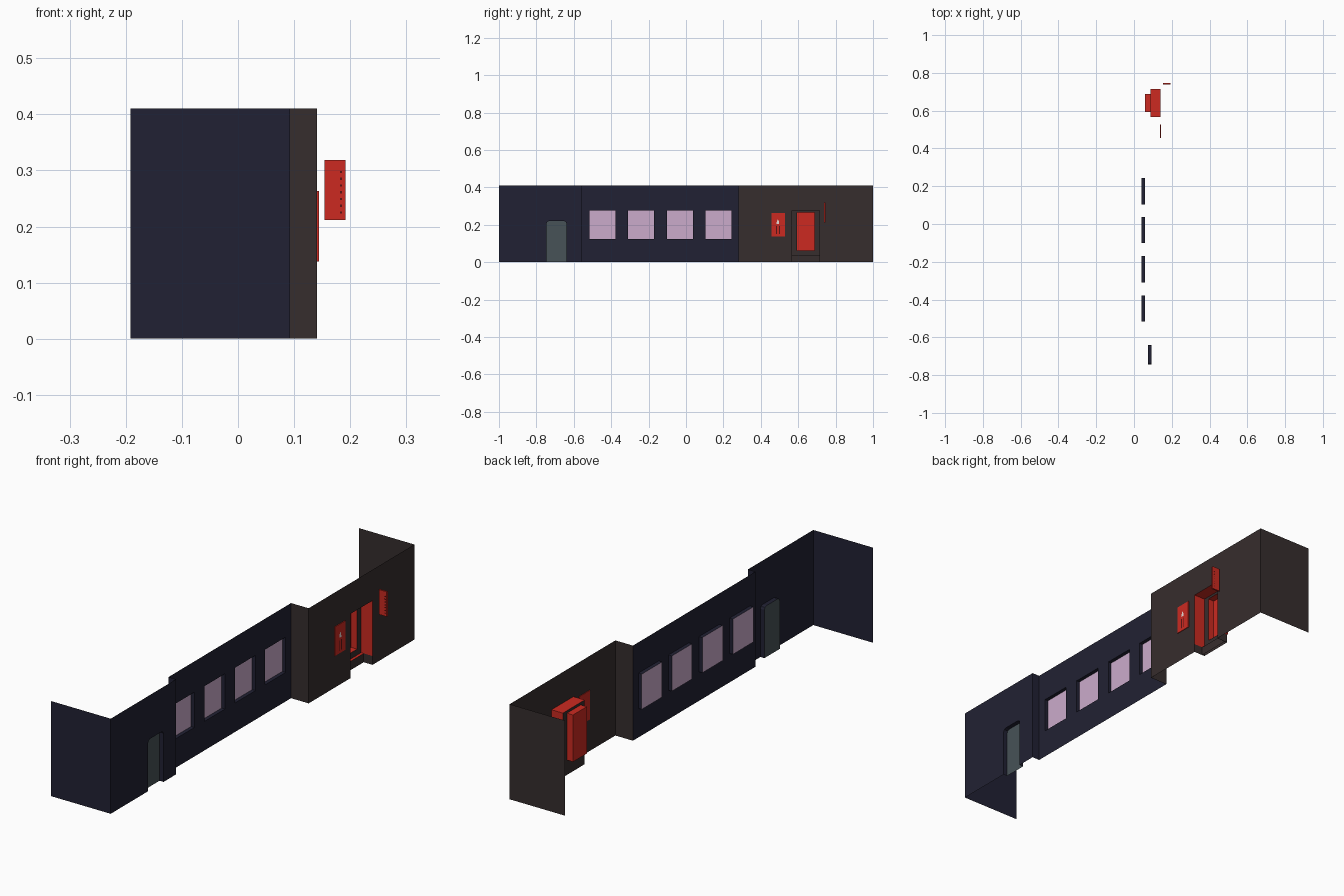
import bpy, bmesh, math

if "Cube" in bpy.data.objects:
    bpy.data.objects.remove(bpy.data.objects["Cube"])


def mat(name, r, g, b):
    """Flat material from display RGB (0-255), stored as linear."""
    def lin(c):
        c /= 255
        return c / 12.92 if c <= 0.04045 else ((c + 0.055) / 1.055) ** 2.4
    m = bpy.data.materials.new(name)
    m.diffuse_color = (lin(r), lin(g), lin(b), 1)
    m.use_nodes = True
    m.node_tree.nodes["Principled BSDF"].inputs["Base Color"].default_value = m.diffuse_color
    return m


NAVY = mat("navy plaster", 33, 33, 51)
BROWN = mat("dark brown plaster", 54, 45, 45)
RED = mat("red paint", 204, 42, 33)
PINK = mat("pink glass", 203, 171, 203)
SLATE = mat("slate door", 71, 82, 87)
WHITE = mat("white print", 230, 220, 215)
DARK = mat("dark red print", 90, 20, 20)
H = 0.41


def finish(bm, name, material):
    me = bpy.data.meshes.new(name)
    bm.to_mesh(me)
    bm.free()
    me.materials.append(material)
    ob = bpy.data.objects.new(name, me)
    bpy.context.collection.objects.link(ob)
    return ob


def rect(y0, y1, z0, z1):
    return [(y0, z0), (y1, z0), (y1, z1), (y0, z1)]


def sheet(name, x, loops, material):
    """Flat sheet facing +x: first loop is the outline, the rest are holes."""
    bm = bmesh.new()
    for loop in loops:
        vs = [bm.verts.new((x, y, z)) for y, z in loop]
        for a, b in zip(vs, vs[1:] + vs[:1]):
            bm.edges.new((a, b))
    bmesh.ops.triangle_fill(bm, edges=bm.edges[:], use_beauty=True, normal=(1, 0, 0))
    bmesh.ops.dissolve_limit(bm, angle_limit=0.01, verts=bm.verts[:], edges=bm.edges[:])
    bm.normal_update()
    for f in bm.faces:
        if f.normal.x < 0:
            f.normal_flip()
    return finish(bm, name, material)


def reveal(name, x0, x1, loop, material, closed=True):
    """Inward-facing sides of a recess running from x0 back to x1."""
    bm = bmesh.new()
    a = [bm.verts.new((x0, y, z)) for y, z in loop]
    b = [bm.verts.new((x1, y, z)) for y, z in loop]
    n = len(loop)
    for i in range(n if closed else n - 1):
        j = (i + 1) % n
        bm.faces.new((a[i], a[j], b[j], b[i]))
    return finish(bm, name, material)


def upright(name, p, q, material):
    """Vertical full-height sheet between two plan points."""
    bm = bmesh.new()
    bm.faces.new([bm.verts.new(v) for v in
                  ((*p, 0), (*q, 0), (*q, H), (*p, H))])
    return finish(bm, name, material)


def box(name, x, y, z, material):
    bm = bmesh.new()
    bmesh.ops.create_cube(bm, size=1)
    for v in bm.verts:
        v.co = [r[0] if c < 0 else r[1] for c, r in zip(v.co, (x, y, z))]
    return finish(bm, name, material)


# Plan depths of the three street walls
X_SIDE, X_MID, X_SHOP = 0.093, 0.057, 0.141
Y_A, Y_B = -0.555, 0.28

# Navy side wall with a doorway notch, softened at the top corners
door = [(-0.745, 0), (-0.745, 0.208), (-0.741, 0.217), (-0.732, 0.221),
        (-0.653, 0.221), (-0.644, 0.217), (-0.64, 0.208), (-0.64, 0)]
sheet("side_wall", X_SIDE, [[(-1, 0)] + door + [(Y_A, 0), (Y_A, H), (-1, H)]], NAVY)
reveal("side_door_reveal", X_SIDE, 0.074, door, NAVY, closed=False)
sheet("side_door", 0.074, [door], SLATE)

# Navy window wall with four recessed panes
windows = [rect(y, y + 0.139, 0.125, 0.277) for y in (-0.517, -0.309, -0.101, 0.104)]
sheet("window_wall", X_MID, [rect(Y_A, Y_B, 0, H)] + windows, NAVY)
for i, w in enumerate(windows):
    reveal(f"window_reveal_{i + 1}", X_MID, 0.041, w, NAVY)
    sheet(f"window_pane_{i + 1}", 0.041, [w], PINK)

# Brown shop wall with an entrance open to the ground
Y0, Y1, TOP, X_FRAME, X_DOOR = 0.566, 0.715, 0.277, 0.087, 0.058
entry = [(Y0, 0), (Y0, TOP), (Y1, TOP), (Y1, 0)]
sheet("shop_wall", X_SHOP, [[(Y_B, 0)] + entry + [(1, 0), (1, H), (Y_B, H)]], BROWN)
upper = [(Y0, 0.038), (Y0, TOP), (Y1, TOP), (Y1, 0.038)]
reveal("entry_reveal", X_SHOP, X_FRAME, upper, RED, closed=False)
for i, y in enumerate((Y0, Y1)):
    reveal(f"entry_plinth_{i + 1}", X_SHOP, X_FRAME, [(y, 0), (y, 0.038)], BROWN, closed=False)

# Entrance frame, inner recess, door and step
inner = rect(0.593, 0.687, 0.064, 0.266)
sheet("entry_frame", X_FRAME, [rect(Y0, Y1, 0, TOP), inner], BROWN)
reveal("shop_door_reveal", X_FRAME, X_DOOR, inner, RED)
sheet("shop_door", X_DOOR, [inner], RED)
sheet("step_riser", X_FRAME + 0.012, [rect(Y0, Y1, 0, 0.038)], BROWN)
reveal("step_tread", X_FRAME + 0.012, X_FRAME, [(Y0, 0.038), (Y1, 0.038)], RED, closed=False)

# Returns between the walls and the two end walls
upright("side_return", (X_SIDE, Y_A), (X_MID, Y_A), NAVY)
upright("shop_return", (X_MID, Y_B), (X_SHOP, Y_B), BROWN)
upright("front_end_wall", (-0.192, -1), (X_SIDE, -1), NAVY)
upright("back_end_wall", (X_SHOP, 1), (-0.124, 1), BROWN)

# Poster with a small printed motif
box("poster", (0.138, 0.144), (0.456, 0.528), (0.138, 0.263), RED)
motif = [(0.484, 0.205), (0.498, 0.205), (0.496, 0.22), (0.491, 0.23), (0.486, 0.22)]
sheet("poster_motif", 0.1445, [motif], WHITE)
for i, y in enumerate((0.481, 0.497)):
    sheet(f"poster_stroke_{i + 1}", 0.1445, [rect(y, y + 0.005, 0.15, 0.195)], DARK)

# Projecting sign with a column of small marks on both faces
box("hanging_sign", (0.154, 0.192), (0.739, 0.746), (0.212, 0.319), RED)
for i in range(7):
    z = 0.223 + i * 0.012
    box(f"sign_mark_{i + 1}", (0.182, 0.185), (0.7385, 0.7465), (z, z + 0.004), DARK)
